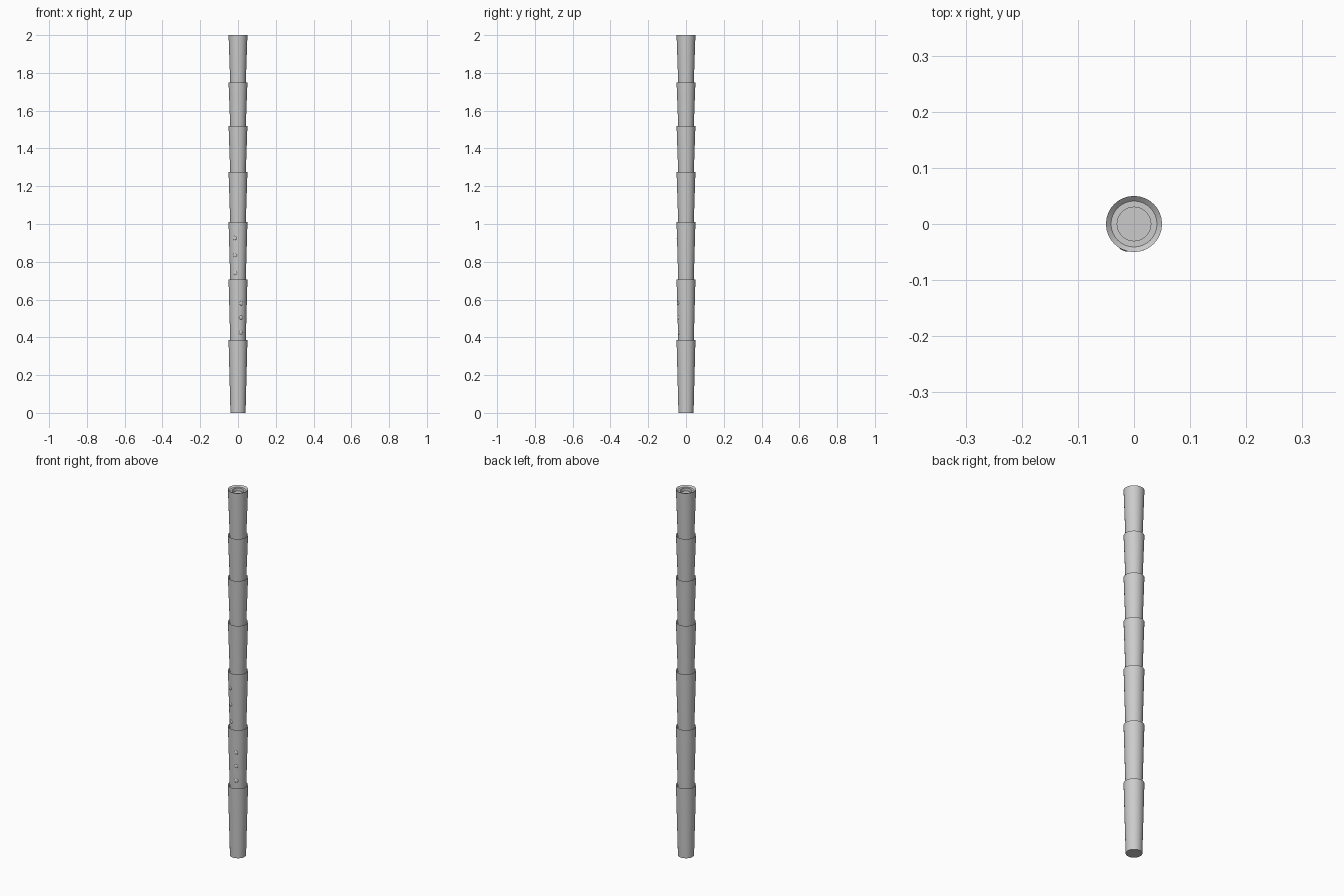
import bpy, bmesh
from math import sin, cos, pi, radians
from mathutils import Matrix

if "Cube" in bpy.data.objects:
    bpy.data.objects.remove(bpy.data.objects["Cube"])

SIDES = 32


def lathe(name, profile):
    """Spin an (r, z) profile around z; both ends are capped."""
    bm = bmesh.new()
    rings = [[bm.verts.new((r * cos(2 * pi * i / SIDES), r * sin(2 * pi * i / SIDES), z))
              for i in range(SIDES)] for r, z in profile]
    for a, b in zip(rings, rings[1:]):
        for i in range(SIDES):
            j = (i + 1) % SIDES
            bm.faces.new((a[i], a[j], b[j], b[i]))
    bm.faces.new(rings[0][::-1])
    bm.faces.new(rings[-1])
    return finish(name, bm)


def finish(name, bm):
    bmesh.ops.recalc_face_normals(bm, faces=bm.faces)
    mesh = bpy.data.meshes.new(name)
    bm.to_mesh(mesh)
    bm.free()
    ob = bpy.data.objects.new(name, mesh)
    bpy.context.collection.objects.link(ob)
    bpy.context.view_layer.objects.active = ob
    ob.select_set(True)
    bpy.ops.object.shade_smooth_by_angle(angle=radians(35))
    ob.select_set(False)
    return ob


# Bamboo stalk: each section widens upward, with a dished lip at every joint
joints = [0.385, 0.705, 1.01, 1.275, 1.52, 1.75, 2.0]
profile = [(0.04, 0.0)]
for z in joints:
    profile += [(0.05, z), (0.041, z - 0.008)]
# Recessed opening at the top end
profile += [(0.03, 1.992), (0.03, 1.975)]
lathe("bamboo_stalk", profile)

# Small raised buds: two rows of three on the front
for row, angle, heights in (("upper", -22, (0.925, 0.835, 0.74)),
                            ("lower", 22, (0.58, 0.505, 0.425))):
    for n, z in enumerate(heights):
        base = max([0.0] + [j for j in joints if j < z])
        top = min(j for j in joints if j > z)
        r = 0.04 + 0.01 * (z - base) / (top - base)
        bm = bmesh.new()
        bmesh.ops.create_uvsphere(bm, u_segments=16, v_segments=10, radius=1)
        bm.transform(Matrix.Rotation(radians(angle), 4, 'Z')
                     @ Matrix.Translation((0, -r + 0.001, z))
                     @ Matrix.Diagonal((0.011, 0.005, 0.011, 1)))
        finish(f"{row}_bud_{n + 1}", bm)
